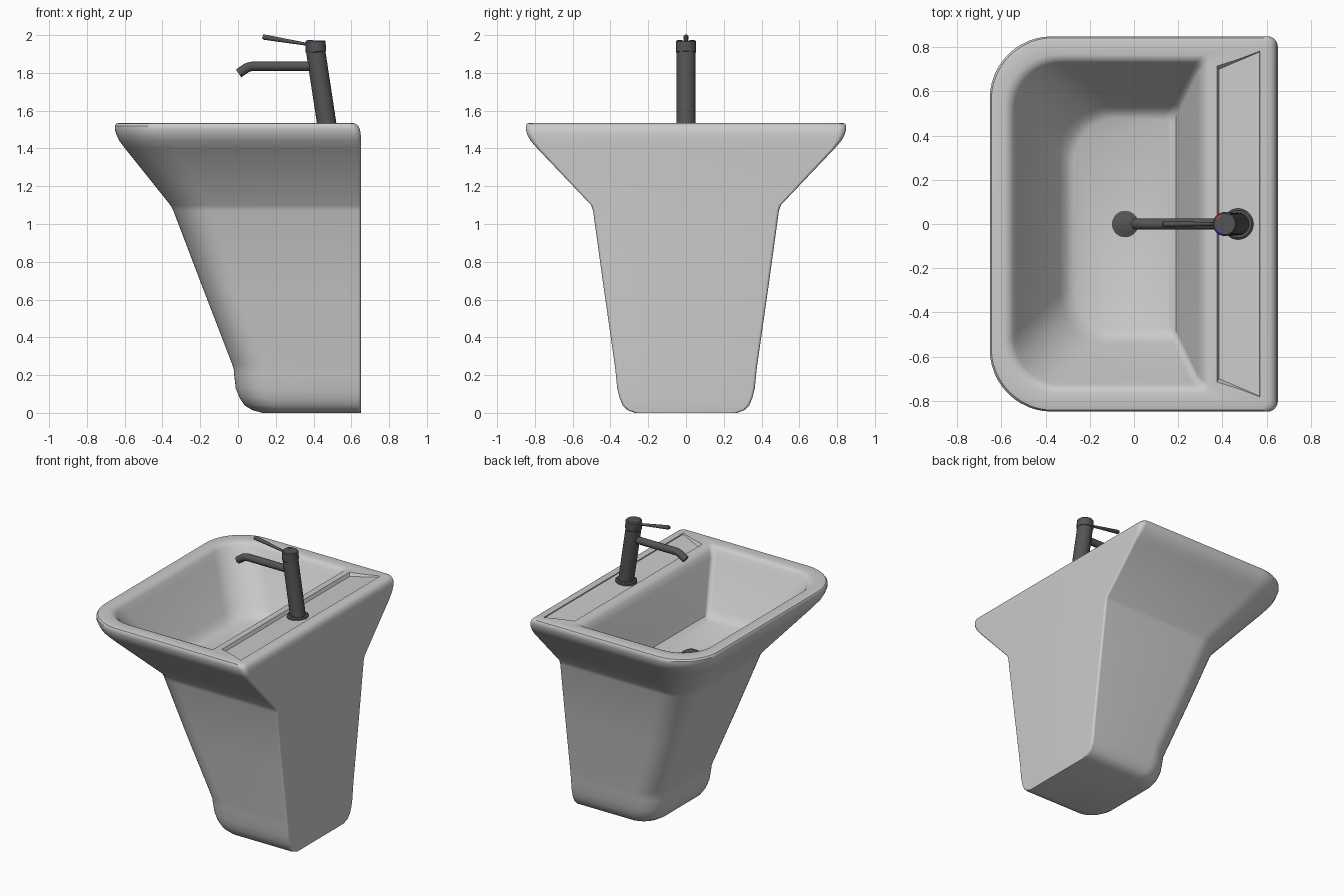
import bpy, bmesh
from math import radians, cos, sin, pi
from mathutils import Vector

if "Cube" in bpy.data.objects:
    bpy.data.objects.remove(bpy.data.objects["Cube"])


def finish(name, bm, angle=35, mat=None):
    bmesh.ops.recalc_face_normals(bm, faces=bm.faces)
    me = bpy.data.meshes.new(name)
    bm.to_mesh(me)
    bm.free()
    ob = bpy.data.objects.new(name, me)
    bpy.context.collection.objects.link(ob)
    if mat:
        me.materials.append(mat)
    smooth(ob, angle)
    return ob


def smooth(ob, angle):
    bpy.ops.object.select_all(action='DESELECT')
    ob.select_set(True)
    bpy.context.view_layer.objects.active = ob
    bpy.ops.object.shade_smooth_by_angle(angle=radians(angle))


def material(name, r, g, b):
    m = bpy.data.materials.new(name)
    m.diffuse_color = (r, g, b, 1)
    m.use_nodes = True
    m.node_tree.nodes["Principled BSDF"].inputs["Base Color"].default_value = m.diffuse_color
    return m


def ring(z, x0, x1, hy, rf, rb, n=12):
    """Rounded rectangle: radius rf at the front (low x), rb at the wall side."""
    pts = []
    for cx, cy, r, a0 in ((x1 - rb, hy - rb, rb, 0), (x0 + rf, hy - rf, rf, 90),
                          (x0 + rf, rf - hy, rf, 180), (x1 - rb, rb - hy, rb, 270)):
        for i in range(n + 1):
            a = radians(a0 + 90 * i / n)
            pts.append(Vector((cx + r * cos(a), cy + r * sin(a), z)))
    return pts


def loft(rings):
    bm = bmesh.new()
    loops = [[bm.verts.new(p) for p in r] for r in rings]
    for a, b in zip(loops, loops[1:]):
        for i in range(len(a)):
            j = (i + 1) % len(a)
            bm.faces.new((a[i], a[j], b[j], b[i]))
    bm.faces.new(loops[0][::-1])
    bm.faces.new(loops[-1])
    return bm


def tube(name, path, radii, mat, segs=32):
    """Round sweep through points lying in the y = 0 plane."""
    pts = [Vector((x, 0, z)) for x, z in path]
    rings = []
    for i, p in enumerate(pts):
        t = (pts[min(i + 1, len(pts) - 1)] - pts[max(i - 1, 0)]).normalized()
        side = Vector((0, 1, 0))
        up = t.cross(side)
        rings.append([p + radii[i] * (cos(2 * pi * k / segs) * side + sin(2 * pi * k / segs) * up)
                      for k in range(segs)])
    return finish(name, loft(rings), 35, mat)


# basin and pedestal: outer skin from the floor up, over the rim, down into the bowl
outer = [
    # z, front x, back x, half width, front radius, back radius
    (0.00, 0.13, 0.65, 0.27, 0.10, 0.015),
    (0.015, 0.075, 0.65, 0.31, 0.13, 0.015),
    (0.04, 0.035, 0.65, 0.335, 0.15, 0.015),
    (0.08, 0.008, 0.65, 0.352, 0.16, 0.015),
    (0.13, -0.012, 0.65, 0.364, 0.17, 0.015),
    (0.20, -0.02, 0.65, 0.371, 0.17, 0.015),
    (0.235, -0.023, 0.65, 0.375, 0.17, 0.015),
    (0.26, -0.032, 0.65, 0.378, 0.17, 0.015),
    (0.65, -0.182, 0.65, 0.434, 0.18, 0.015),
    (1.07, -0.342, 0.65, 0.492, 0.20, 0.015),
    (1.10, -0.358, 0.65, 0.502, 0.20, 0.015),
    (1.40, -0.598, 0.65, 0.787, 0.26, 0.02),
    (1.44, -0.628, 0.65, 0.822, 0.27, 0.03),
    (1.47, -0.643, 0.65, 0.839, 0.28, 0.035),
    (1.50, -0.652, 0.646, 0.848, 0.28, 0.04),
    (1.52, -0.652, 0.636, 0.848, 0.28, 0.04),
    (1.531, -0.645, 0.622, 0.842, 0.28, 0.04),
    (1.535, -0.63, 0.605, 0.828, 0.27, 0.03),
]
bowl = [
    (1.535, -0.585, 0.345, 0.765, 0.24, 0.03),
    (1.53, -0.565, 0.325, 0.745, 0.23, 0.03),
    (1.51, -0.545, 0.305, 0.728, 0.22, 0.03),
    (1.47, -0.527, 0.288, 0.71, 0.22, 0.03),
    (1.20, -0.335, 0.205, 0.54, 0.22, 0.03),
    (1.16, -0.308, 0.19, 0.515, 0.22, 0.03),
    (1.14, -0.27, 0.16, 0.48, 0.20, 0.03),
]
basin = finish("basin_pedestal", loft([ring(*r) for r in outer + bowl]))

# shallow sloping tray in the tap deck
bm = bmesh.new()
tray = [[bm.verts.new((x, s * y, z)) for x, y, z in
         ((0.385, 0.70, 1.513), (0.568, 0.778, 1.528), (0.572, 0.795, 1.56), (0.362, 0.73, 1.56))]
        for s in (-1, 1)]
bm.faces.new(tray[0])
bm.faces.new(tray[1])
for i in range(4):
    j = (i + 1) % 4
    bm.faces.new((tray[0][i], tray[0][j], tray[1][j], tray[1][i]))
cutter = finish("tray_cutter", bm)
cutter.hide_render = True
mod = basin.modifiers.new("tray", 'BOOLEAN')
mod.operation = 'DIFFERENCE'
mod.solver = 'EXACT'
mod.object = cutter
bpy.context.view_layer.objects.active = basin
bpy.ops.object.modifier_apply(modifier="tray")
bpy.data.objects.remove(cutter)
smooth(basin, 35)

# tap
dark = material("dark_metal", 0.09, 0.09, 0.09)
tube("tap_base", [(0.47, 1.51), (0.47, 1.53), (0.47, 1.536)], [0.07, 0.07, 0.062], dark)
tube("tap_body", [(0.472, 1.515), (0.412, 1.91)], [0.051, 0.051], dark)
tube("tap_cap", [(0.413, 1.905), (0.412, 1.912), (0.41, 1.965), (0.41, 1.972)],
     [0.048, 0.054, 0.054, 0.048], dark)
tube("spout", [(0.40, 1.835), (0.075, 1.835), (0.05, 1.829), (0.03, 1.816), (0.003, 1.797)],
     [0.025] * 5, dark, 24)
tube("lever", [(0.39, 1.947), (0.35, 1.954), (0.14, 1.989), (0.13, 1.991)],
     [0.008, 0.008, 0.014, 0.011], dark, 16)

# drain in the bowl floor
tube("drain_ring", [(-0.04, 1.135), (-0.04, 1.146), (-0.04, 1.15)], [0.06, 0.06, 0.052], dark)
tube("drain_plug", [(-0.04, 1.14), (-0.04, 1.155), (-0.04, 1.158)], [0.045, 0.045, 0.04], dark)

# hot and cold marks on the cap
for name, s, col in (("hot_mark", 1, (0.8, 0.03, 0.03)), ("cold_mark", -1, (0.03, 0.05, 0.8))):
    bpy.ops.mesh.primitive_cube_add(size=1, location=(0.383, s * 0.033, 1.972),
                                    rotation=(0, 0, radians(s * 40)))
    mark = bpy.context.object
    mark.name = name
    mark.scale = (0.03, 0.008, 0.004)
    mark.data.materials.append(material(name, *col))
